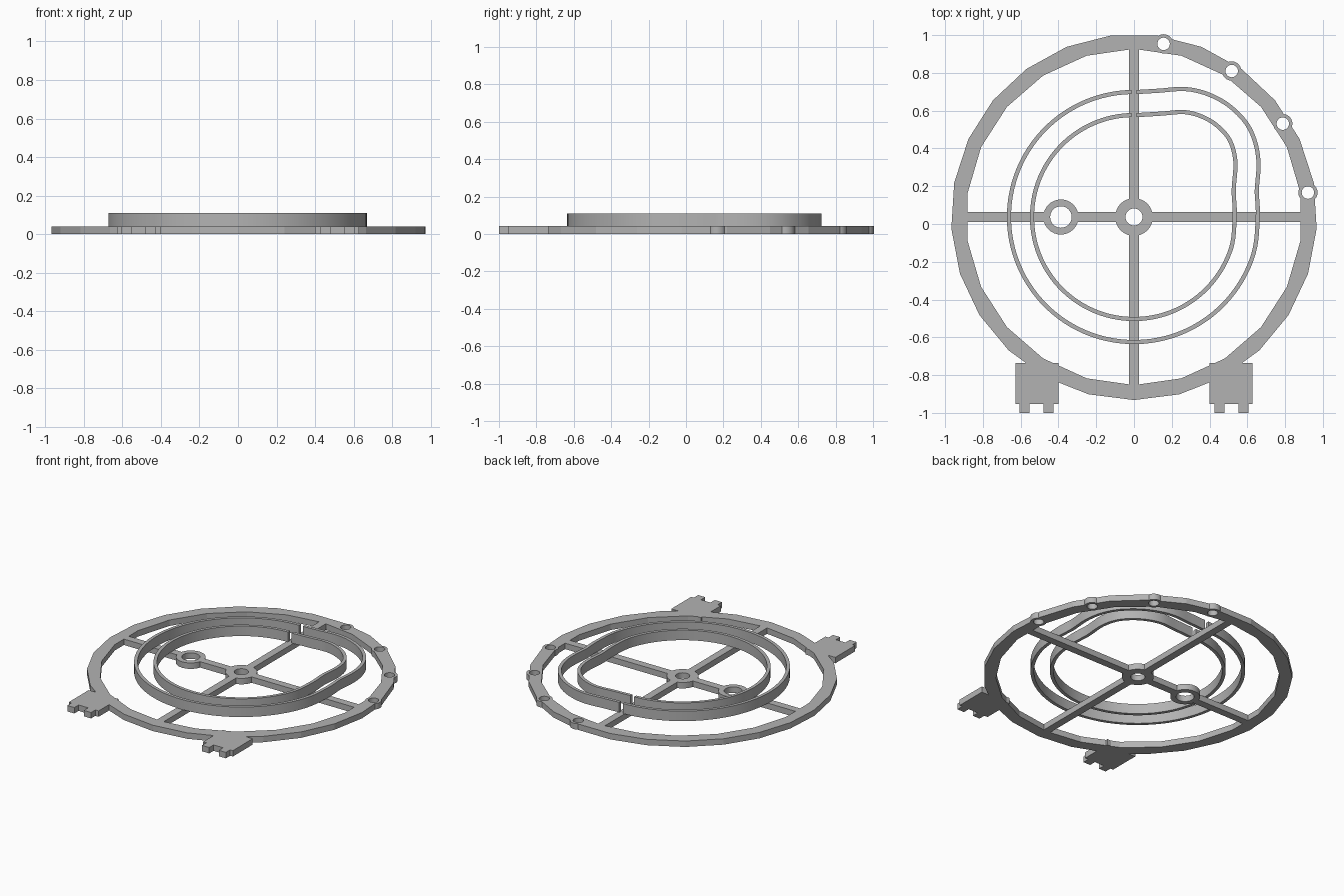
import bpy, bmesh, math
from mathutils import Vector

if "Cube" in bpy.data.objects:
    bpy.data.objects.remove(bpy.data.objects["Cube"], do_unlink=True)

CY = 0.037        # y of the ring centre
BASE = 0.041      # thickness of the flat frame
TOP = 0.11        # top of the raised rails
BAR = 0.026       # half width of a spoke

grey = bpy.data.materials.new("grey_plastic")
grey.use_nodes = True
colour = (0.45, 0.45, 0.45, 1)
grey.diffuse_color = colour
grey.node_tree.nodes["Principled BSDF"].inputs["Base Color"].default_value = colour


def finish(name, bm):
    bmesh.ops.recalc_face_normals(bm, faces=bm.faces)
    mesh = bpy.data.meshes.new(name)
    bm.to_mesh(mesh)
    bm.free()
    mesh.materials.append(grey)
    obj = bpy.data.objects.new(name, mesh)
    bpy.context.collection.objects.link(obj)
    return obj


def prism(name, outline, z0=0.0, z1=BASE):
    """Extrude a flat outline upwards."""
    bm = bmesh.new()
    face = bm.faces.new([bm.verts.new((x, y, z0)) for x, y in outline])
    up = bmesh.ops.extrude_face_region(bm, geom=[face])["geom"]
    verts = [v for v in up if isinstance(v, bmesh.types.BMVert)]
    bmesh.ops.translate(bm, verts=verts, vec=(0, 0, z1 - z0))
    return finish(name, bm)


def circle(x, y, r, sides):
    """Polygon with one corner pointing to the front."""
    turn = [2 * math.pi * i / sides - math.pi / 2 for i in range(sides)]
    return [(x + r * math.cos(a), y + r * math.sin(a)) for a in turn]


def rect(x0, x1, y0, y1):
    return [(x0, y0), (x1, y0), (x1, y1), (x0, y1)]


def drill(obj, x, y, r, sides=32):
    """Cut a vertical hole and bake the result."""
    cutter = prism("cutter", circle(x, y, r, sides), -0.1, 0.2)
    cutter.hide_render = True
    mod = obj.modifiers.new("hole", 'BOOLEAN')
    mod.operation, mod.solver, mod.object = 'DIFFERENCE', 'EXACT', cutter
    graph = bpy.context.evaluated_depsgraph_get()
    mesh = bpy.data.meshes.new_from_object(obj.evaluated_get(graph))
    obj.modifiers.clear()
    obj.data = mesh
    bpy.data.objects.remove(cutter, do_unlink=True)


def smooth(obj):
    bpy.ops.object.select_all(action='DESELECT')
    obj.select_set(True)
    bpy.context.view_layer.objects.active = obj
    bpy.ops.object.shade_smooth_by_angle(angle=math.radians(30))


# Outer ring with bolt lugs along its back left edge
ring = prism("outer_ring", circle(0, CY, 0.969, 25))
drill(ring, 0, CY, 0.89, 22)
for i in range(4):
    a = math.radians(8 + 24.1 * i)
    x, y = 0.93 * math.cos(a), CY + 0.93 * math.sin(a)
    drill(ring, x, y, 0.033, 24)
    lug = prism(f"bolt_lug_{i + 1}", circle(x, y, 0.051, 24))
    drill(lug, x, y, 0.033, 24)
    smooth(lug)

# Crossed spokes and the two bored hubs
spokes = [prism("side_spoke", rect(-0.92, 0.92, CY - BAR, CY + BAR)),
          prism("long_spoke", rect(-BAR, BAR, CY - 0.92, CY + 0.92))]
for name, x, outer, bore in (("centre_hub", 0, 0.1, 0.045),
                             ("offset_hub", -0.387, 0.093, 0.057)):
    hub = prism(name, circle(x, CY, outer, 32))
    drill(hub, x, CY, bore)
    smooth(hub)
    drill(spokes[0], x, CY, bore)
    if x == 0:
        drill(spokes[1], x, CY, bore)

# Mounting feet with two small tabs each
for side, s in (("left", 1), ("right", -1)):
    foot = [(0.40, -0.736), (0.40, -0.953), (0.425, -0.953), (0.425, -1),
            (0.48, -1), (0.48, -0.953), (0.553, -0.953), (0.553, -1),
            (0.607, -1), (0.607, -0.953), (0.628, -0.953), (0.628, -0.736)]
    prism(f"{side}_foot", [(s * x, y) for x, y in foot])

# Rail path: a split circle that bulges into a rounded corner at back left
R = 0.54
arc = [Vector((R * math.cos(a), R * math.sin(a)))
       for a in (math.radians(91.5 + 248.5 * i / 72) for i in range(73))]
bulge = [Vector(p) for p in ((0.533, 0.0), (0.528, 0.14), (0.537, 0.29),
                             (0.51, 0.4), (0.45, 0.475), (0.37, 0.527),
                             (0.27, 0.555), (0.14, 0.547), (0.014, 0.54))]
knots = [arc[-8], arc[-1]] + bulge + [Vector((-0.1, 0.54))]
path = list(arc)
for p0, p1, p2, p3 in zip(knots, knots[1:], knots[2:], knots[3:]):
    for k in range(1, 9):
        t = k / 8
        path.append(0.5 * (2 * p1 + (p2 - p0) * t
                           + (2 * p0 - 5 * p1 + 4 * p2 - p3) * t ** 2
                           + (3 * p1 - p0 - 3 * p2 + p3) * t ** 3))


def offset_path(d):
    out = []
    for i, p in enumerate(path):
        t = (path[min(i + 1, len(path) - 1)] - path[max(i - 1, 0)]).normalized()
        if i in (0, len(path) - 1):
            t = Vector((-1, 0))
        out.append((p.x + t.y * d, p.y - t.x * d + CY))
    return out


# Two parallel raised rails
for name, d in (("inner_rail", 0), ("outer_rail", 0.122)):
    bm = bmesh.new()
    rows = []
    for (ax, ay), (bx, by) in zip(offset_path(d - 0.011), offset_path(d + 0.011)):
        rows.append([bm.verts.new(c) for c in ((ax, ay, BASE), (bx, by, BASE),
                                               (bx, by, TOP), (ax, ay, TOP))])
    for a, b in zip(rows, rows[1:]):
        for j in range(4):
            k = (j + 1) % 4
            bm.faces.new((a[j], a[k], b[k], b[j]))
    bm.faces.new(rows[0])
    bm.faces.new(rows[-1])
    smooth(finish(name, bm))
